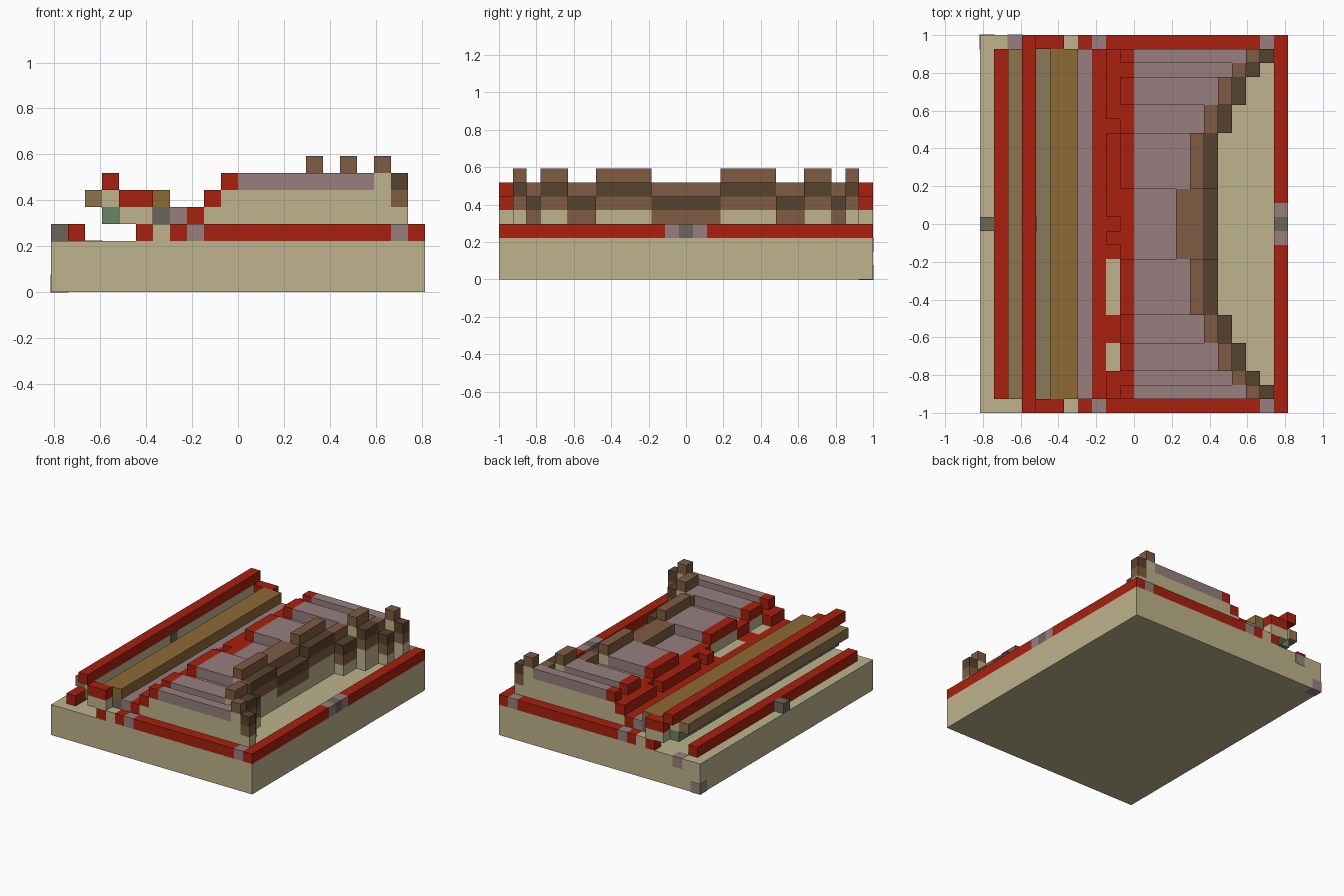
import bpy
import bmesh
from mathutils import Matrix, Vector

cube = bpy.data.objects.get("Cube")
if cube:
    bpy.data.objects.remove(cube, do_unlink=True)

UNIT = 2 / 27          # edge of one block
WIDE, DEEP = 22, 27    # blocks along x and y
LAST = DEEP - 1


def material(name, rgb):
    """One flat colour from an 8-bit display value."""
    linear = [((c / 255 + 0.055) / 1.055) ** 2.4 for c in rgb] + [1]
    mat = bpy.data.materials.new(name)
    mat.use_nodes = True
    mat.diffuse_color = linear
    node = mat.node_tree.nodes["Principled BSDF"]
    node.inputs["Base Color"].default_value = linear
    node.inputs["Roughness"].default_value = 0.9
    return mat


sand = material("sand", (190, 179, 140))
red = material("red", (168, 32, 14))
mauve = material("mauve", (151, 127, 127))
brown = material("brown", (126, 92, 66))
dark = material("dark_brown", (86, 66, 46))
gold = material("golden_brown", (142, 106, 53))
khaki = material("khaki_brown", (142, 115, 76))
dull = material("dull_khaki", (138, 122, 92))
grey = material("grey", (108, 102, 88))
green = material("green", (105, 134, 98))


def block(name, mat, x, y, z, grow=0.0):
    """Box over inclusive block ranges; a single number means one block."""
    spans = [(s, s) if isinstance(s, int) else s for s in (x, y, z)]
    low = Vector([s[0] for s in spans])
    high = Vector([s[1] + 1 for s in spans])
    offset = Vector((WIDE / 2, DEEP / 2, 0))
    centre = ((low + high) / 2 - offset) * UNIT
    size = (high - low) * UNIT + Vector((grow, grow, grow))
    bm = bmesh.new()
    bmesh.ops.create_cube(bm, size=1, matrix=Matrix.Translation(centre) @ Matrix.Diagonal(size.to_4d()))
    mesh = bpy.data.meshes.new(name)
    bm.to_mesh(mesh)
    bm.free()
    mesh.materials.append(mat)
    obj = bpy.data.objects.new(name, mesh)
    bpy.context.collection.objects.link(obj)
    return obj


INNER = (1, LAST - 1)
MID = LAST // 2

# Base slab with two odd blocks set into its back edge
block("base_slab", sand, (0, WIDE - 1), (0, LAST), (0, 2))
block("base_corner_inlay", mauve, 0, LAST, 0, 0.004)
block("base_edge_inlay", mauve, 2, LAST, 2, 0.004)

# Red kerb along both ends, with mauve joints
for end, j in (("front", 0), ("back", LAST)):
    block(end + "_kerb_stub", red, 5, j, 3)
    block(end + "_kerb_gap", sand, 6, j, 3)
    block(end + "_kerb_start", red, 7, j, 3)
    block(end + "_kerb_joint", mauve, 8, j, 3)
    block(end + "_kerb", red, (9, 19), j, 3)
    block(end + "_kerb_corner", mauve, 20, j, 3)
    # Ends of the raised rail
    block(end + "_rail_foot", sand, (4, 5), j, 4)
    block(end + "_rail_bracket", red, (4, 5), j, 5)

# Kerb on the right-hand edge with its central marker
block("side_kerb_front", red, 21, (0, MID - 2), 3)
block("side_kerb_back", red, 21, (MID + 2, LAST), 3)
for j in (MID - 1, MID + 1):
    block("side_kerb_joint", mauve, 21, j, 3)
block("side_kerb_marker", grey, 21, MID, 3)

# Low rail and its marker on the opposite edge
block("low_rail", red, 1, INNER, 3)
block("low_rail_marker", grey, 0, MID, 3)

# Raised rail made of long beams
block("outer_beam", khaki, 2, INNER, 5)
block("under_beam", green, 3, INNER, 4)
block("rail_wall", sand, 3, INNER, 5)
block("rail_wall_marker", grey, 3, MID, 5, 0.004)
block("top_beam", red, 3, (0, LAST), 6)
block("channel_floor", dull, 4, INNER, 4)
block("channel_side", sand, 5, INNER, 4)
block("golden_beam", gold, (5, 6), INNER, 5)
block("beam_support", grey, 6, INNER, 4)
block("support_foot", sand, 6, INNER, 3)

# Steps leading up to the roof
block("step_foot", red, (7, 8), INNER, 3)
block("mauve_step", mauve, 7, INNER, 4)
block("red_step", red, 8, INNER, 4)

# Stepped hall: first row, last row, crest column, crest level
half = [(1, 1, 19, 7), (2, 2, 18, 6), (3, 4, 17, 7), (5, 6, 16, 6), (7, 10, 15, 7)]
sections = half + [(LAST - b, LAST - a, c, k) for a, b, c, k in half]
sections.append((MID - 2, MID + 2, 15, 6))

for a, b, c, k in sections:
    rows = (a, b)
    roof_end = c - 2 if a <= MID <= b else c - 1
    block("hall_lower", sand, (9, c + 1), rows, (3, k - 3))
    block("hall_upper", sand, (10, c), rows, k - 2)
    block("crest_foot", sand, (roof_end + 1, c), rows, k - 1)
    block("roof_panel", mauve, (11, roof_end), rows, k - 1)
    block("roof_edge", red, 10, rows, k - 1)
    block("crest", brown, (roof_end + 1, c), rows, k)
    block("crest_face", dark, c + 1, rows, k - 1)
    block("crest_base", brown, c + 1, rows, k - 2)
    if k == 6:
        block("low_eave", red, 9, rows, 4)

# Ragged eave in front of the roof edge
for rows in ((1, 2), (12, 12), (14, 19), (21, 25)):
    block("eave", red, 9, rows, 5)
